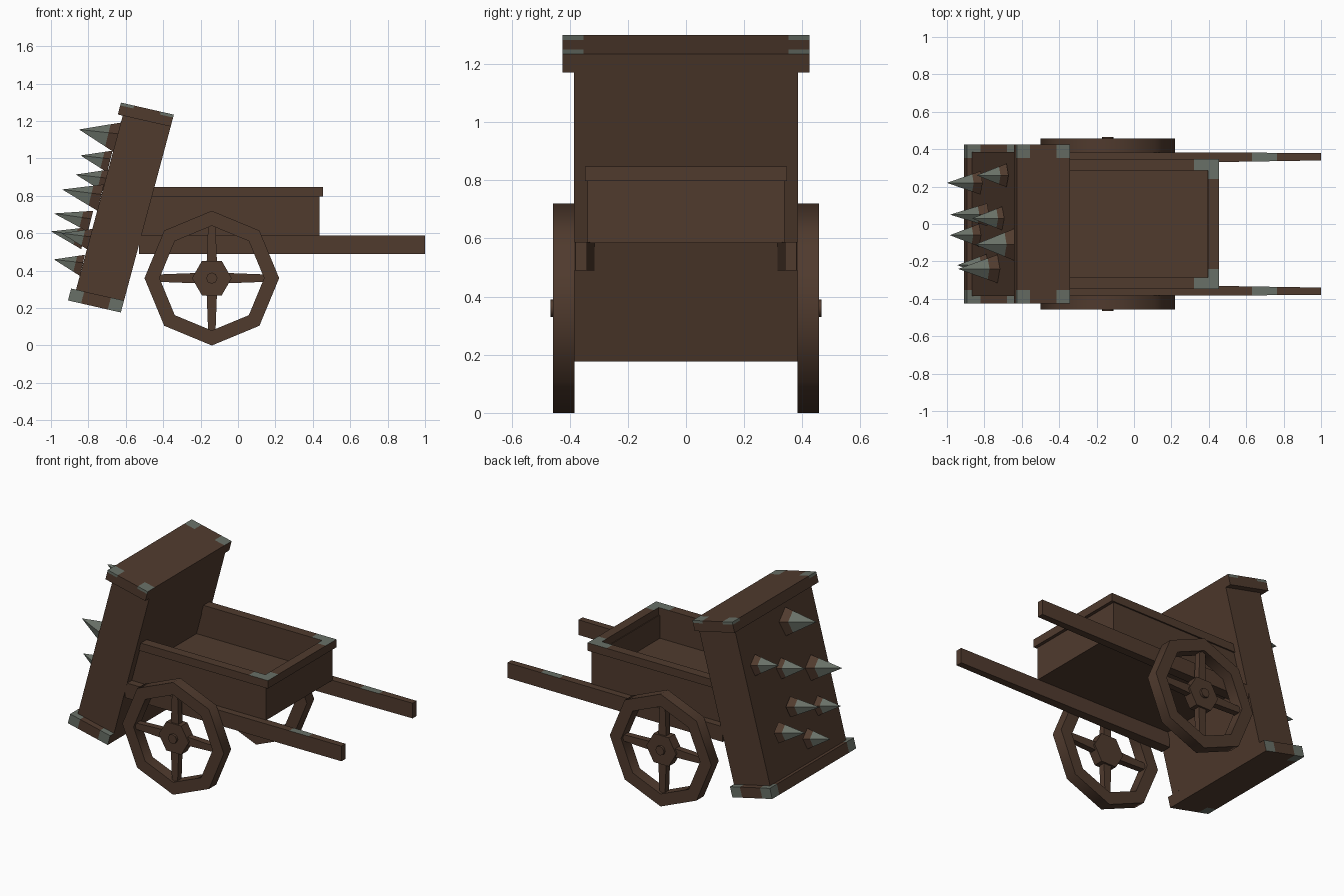
import bpy, bmesh, math
from mathutils import Matrix, Vector

if "Cube" in bpy.data.objects:
    bpy.data.objects.remove(bpy.data.objects["Cube"])


def material(name, rgb):
    m = bpy.data.materials.new(name)
    m.diffuse_color = (*rgb, 1)
    m.use_nodes = True
    m.node_tree.nodes["Principled BSDF"].inputs["Base Color"].default_value = m.diffuse_color
    return m


WOOD = material("dark wood", (0.080, 0.043, 0.027))
METAL = material("grey metal", (0.140, 0.162, 0.135))


def finish(bm, name, cuts=(), is_metal=None, matrix=None, smooth=False):
    """Cut along planes (axis, value), colour faces by rule, place the part."""
    for axis, value in cuts:
        co, no = Vector((0, 0, 0)), Vector((0, 0, 0))
        co[axis], no[axis] = value, 1
        bmesh.ops.bisect_plane(bm, geom=bm.verts[:] + bm.edges[:] + bm.faces[:],
                               plane_co=co, plane_no=no)
    bmesh.ops.recalc_face_normals(bm, faces=bm.faces[:])
    bm.normal_update()
    for f in bm.faces:
        f.smooth = smooth
        if is_metal:
            f.material_index = int(is_metal(f.calc_center_median(), f.normal))
    if matrix:
        bm.transform(matrix)
    me = bpy.data.meshes.new(name)
    bm.to_mesh(me)
    bm.free()
    if smooth:
        me.set_sharp_from_angle(angle=math.radians(50))
    me.materials.append(WOOD)
    me.materials.append(METAL)
    ob = bpy.data.objects.new(name, me)
    bpy.context.collection.objects.link(ob)
    return ob


def loft(bottom, top, bm=None, tiles=None):
    """Closed solid between two matching outlines; tiles split concave ends."""
    bm = bm or bmesh.new()
    a = [bm.verts.new(p) for p in bottom]
    b = [bm.verts.new(p) for p in top]
    n = len(a)
    for t in tiles or [range(n)]:
        bm.faces.new([a[i] for i in t][::-1])
        bm.faces.new([b[i] for i in t])
    for i in range(n):
        j = (i + 1) % n
        bm.faces.new((a[i], a[j], b[j], b[i]))
    return bm


def box(x0, x1, y0, y1, z0, z1, bm=None):
    ring = [(x0, y0), (x1, y0), (x1, y1), (x0, y1)]
    return loft([(*p, z0) for p in ring], [(*p, z1) for p in ring], bm)


# --- Leaning shield: local x across its thickness, z along its height
TILT = Matrix(((0.975, 0, 0.259, -0.626),
               (0, 1, 0, 0),
               (-0.222, 0, 0.966, 0.7375),
               (0, 0, 0, 1)))
H, D, W, CAP = 0.5475, 0.145, 0.425, 0.066
finish(box(-0.118, D, -0.385, 0.385, -H + CAP, H - CAP), "shield_panel", matrix=TILT)


def corner(c):
    return abs(c.x) > D - 0.072 and abs(c.y) > W - 0.072


cap_cuts = [(0, D - 0.072), (0, 0.072 - D), (1, W - 0.072), (1, 0.072 - W)]
finish(box(-D, D, -W, W, H - CAP, H), "shield_top_cap", cap_cuts + [(2, H - 0.016)],
       lambda c, n: corner(c) and c.z > H - 0.016 and n.x < 0.5, TILT)
finish(box(-D, D, -W, W, -H, -H + CAP), "shield_bottom_cap", cap_cuts,
       lambda c, n: corner(c) and n.x < 0.5 and (n.z > -0.5 or c.x < 0), TILT)

# --- Spikes: tip position, length, base radius
spikes = [(-0.85, -0.11, 1.155, 0.21, 0.09), (-0.842, 0.26, 1.016, 0.16, 0.066),
          (-0.867, 0.03, 0.914, 0.175, 0.072), (-0.94, -0.24, 0.834, 0.21, 0.08),
          (-0.984, 0.05, 0.706, 0.20, 0.064), (-0.945, -0.22, 0.60, 0.16, 0.064),
          (-1.0, 0.22, 0.61, 0.18, 0.066), (-0.984, -0.06, 0.46, 0.155, 0.064)]
for i, (x, y, z, length, r) in enumerate(spikes):
    axis = Vector((-0.97, 0, 0.24)).normalized()
    bm = bmesh.new()
    bmesh.ops.create_cone(bm, cap_ends=True, segments=5, radius1=r, radius2=0,
                          depth=length)
    place = Matrix.Translation(Vector((x, y, z)) - axis * length / 2) \
        @ axis.to_track_quat('Z', 'Y').to_matrix().to_4x4()
    cut = length * (0.25 - 0.5)
    finish(bm, f"spike_{i + 1}", [(2, cut)], lambda c, n: c.z > cut, place)


# --- Tub: U-shaped walls and rim that run into the leaning shield
def back_x(z):
    return -0.626 + 0.268 * (z - 0.176) - 0.01


def u_frame(front, h, t, z0, z1):
    def outline(z):
        b = back_x(z)
        half = [(b, -h), (front, -h), (front, h), (b, h)]
        inner = [(b, h - t), (front - t, h - t), (front - t, t - h), (b, t - h)]
        return [(px, py, z) for px, py in half + inner]
    return loft(outline(z0), outline(z1),
                tiles=[(0, 1, 6, 7), (1, 2, 5, 6), (2, 3, 4, 5)])


finish(u_frame(0.435, 0.338, 0.045, 0.585, 0.80), "tub_walls")
finish(u_frame(0.455, 0.347, 0.06, 0.797, 0.848), "tub_rim",
       [(0, 0.32), (1, 0.24), (1, -0.24)],
       lambda c, n: n.z > 0.9 and c.x > 0.32 and abs(c.y) > 0.24)
finish(box(back_x(0.6), 0.395, -0.295, 0.295, 0.585, 0.65), "tub_floor")

# --- Left and right parts
for s, side in ((-1, "front"), (1, "back")):
    # shaft rail, narrowing towards the handle
    ring = [(-0.53, s * 0.315), (1.0, s * 0.34), (1.0, s * 0.38), (-0.53, s * 0.385)]
    finish(loft([(*p, 0.49) for p in ring], [(*p, 0.587) for p in ring]),
           f"{side}_shaft", [(0, 0.63), (0, 0.765)],
           lambda c, n: n.z > 0.9 and 0.63 < c.x < 0.765)

    # wheel, local z along the axle pointing outwards
    hub = Matrix.Translation((-0.14, s * 0.4205, 0.36)) \
        @ Matrix.Rotation(-s * math.pi / 2, 4, 'X')
    bm = bmesh.new()
    rings = []
    for k in range(8):
        a = k * math.pi / 4
        rings.append([bm.verts.new((r * math.cos(a), r * math.sin(a), z))
                      for r, z in ((0.36, -0.037), (0.36, 0.037),
                                   (0.28, 0.037), (0.28, -0.037))])
    for k in range(8):
        p, q = rings[k], rings[(k + 1) % 8]
        for j in range(4):
            m = (j + 1) % 4
            bm.faces.new((p[j], q[j], q[m], p[m]))
    finish(bm, f"{side}_wheel_rim", matrix=hub, smooth=True)

    bm = bmesh.new()
    for k in range(4):
        old = set(bm.verts)
        lo = [(0.07, -0.028, -0.02), (0.07, 0.028, -0.02),
              (0.07, 0.028, 0.02), (0.07, -0.028, 0.02)]
        hi = [(0.29, py * 0.7, pz) for _, py, pz in lo]
        loft(lo, hi, bm)
        bmesh.ops.rotate(bm, matrix=Matrix.Rotation(k * math.pi / 2, 3, 'Z'),
                         verts=[v for v in bm.verts if v not in old])
    finish(bm, f"{side}_wheel_spokes", matrix=hub)

    for name, seg, r, depth, turn, out in (("hub", 6, 0.106, 0.062, math.pi / 2, 0),
                                           ("axle_pin", 8, 0.03, 0.047, 0, 0.022)):
        bm = bmesh.new()
        bmesh.ops.create_cone(bm, cap_ends=True, segments=seg, radius1=r, radius2=r,
                              depth=depth, matrix=Matrix.Translation((0, 0, out))
                              @ Matrix.Rotation(turn, 4, 'Z'))
        finish(bm, f"{side}_wheel_{name}", matrix=hub, smooth=seg == 8)
